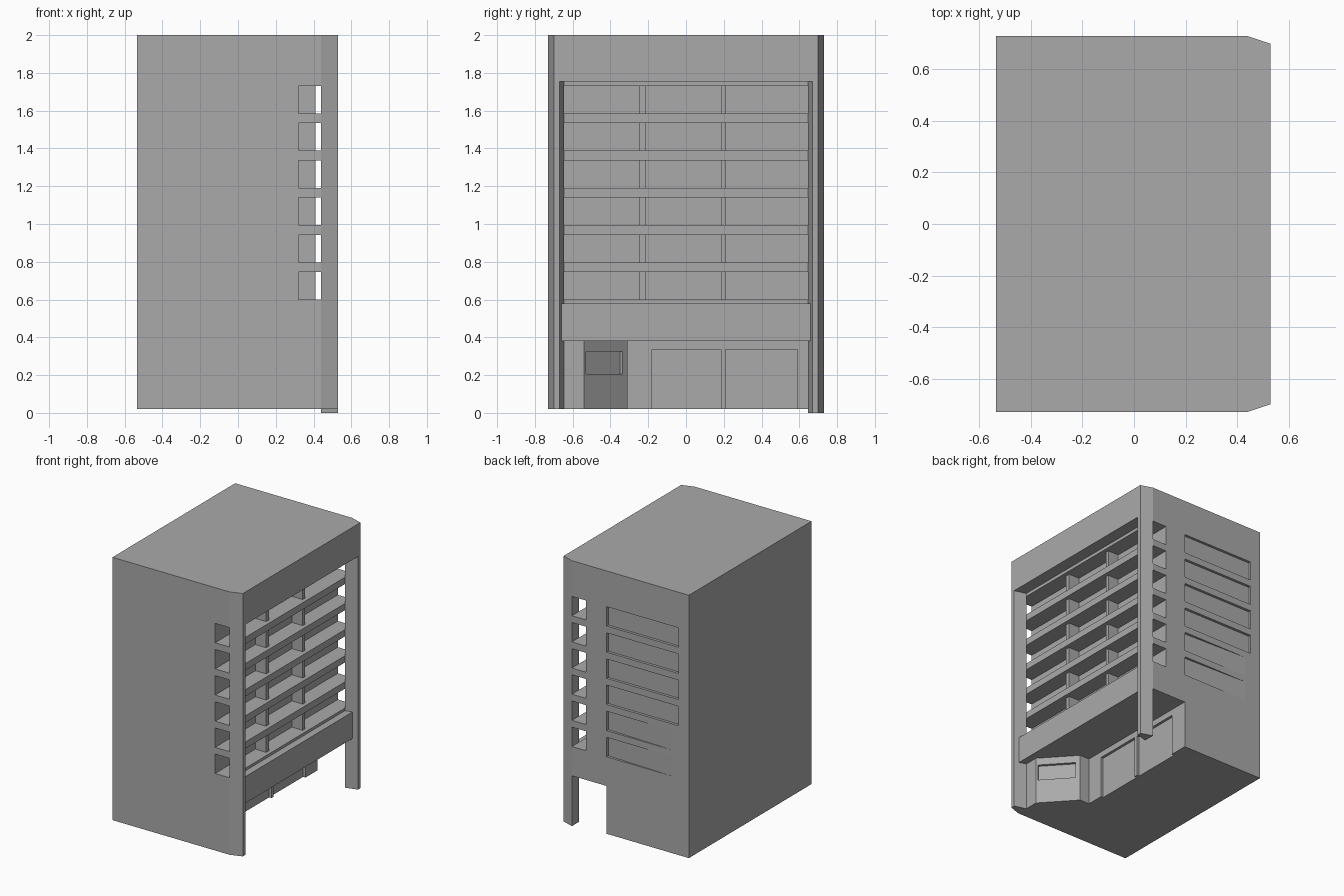
import bpy
import bmesh
from mathutils import Vector

cube = bpy.data.objects.get("Cube")
if cube:
    bpy.data.objects.remove(cube, do_unlink=True)

concrete = bpy.data.materials.new("concrete_grey")
concrete.use_nodes = True
concrete.diffuse_color = (0.4, 0.4, 0.4, 1)
concrete.node_tree.nodes["Principled BSDF"].inputs["Base Color"].default_value = (0.4, 0.4, 0.4, 1)


def prism(name, plan, z0, z1):
    """Extrude a plan outline from z0 to z1."""
    bm = bmesh.new()
    face = bm.faces.new([bm.verts.new((x, y, z0)) for x, y in plan])
    ext = bmesh.ops.extrude_face_region(bm, geom=[face])
    top = [v for v in ext["geom"] if isinstance(v, bmesh.types.BMVert)]
    bmesh.ops.translate(bm, verts=top, vec=(0, 0, z1 - z0))
    bmesh.ops.recalc_face_normals(bm, faces=bm.faces)
    mesh = bpy.data.meshes.new(name)
    bm.to_mesh(mesh)
    bm.free()
    mesh.materials.append(concrete)
    obj = bpy.data.objects.new(name, mesh)
    bpy.context.collection.objects.link(obj)
    return obj


def rect(x0, x1, y0, y1):
    return [(x0, y0), (x1, y0), (x1, y1), (x0, y1)]


def carve(target, plan, z0, z1):
    """Cut a prism out of the target and discard the cutter."""
    cutter = prism("cutter", plan, z0, z1)
    cutter.hide_render = True
    mod = target.modifiers.new("cut", "BOOLEAN")
    mod.operation = "DIFFERENCE"
    mod.solver = "EXACT"
    mod.object = cutter
    bpy.context.view_layer.objects.active = target
    bpy.ops.object.modifier_apply(modifier=mod.name)
    bpy.data.objects.remove(cutter, do_unlink=True)


BASE, TOP, STEP = 0.02, 2.0, 0.197
FACE, BACK, SHOP = 0.44, 0.32, 0.15    # slab edge, balcony rear, shop front
INNER = 0.645
FLARE = 0.681                          # inner wall line continued past the facade
floors = [0.60 + STEP * i for i in range(6)]
GAP = 0.146

# Main block with bevelled street corners
body = prism("building_body", [(-0.535, -0.73), (FACE, -0.73), (0.53, -0.70),
                               (0.53, 0.70), (FACE, 0.73), (-0.535, 0.73)], BASE, TOP)

# Balcony recess, and the set-back front of the canopy band
mouth = [(0.57, -FLARE), (0.57, FLARE), (FACE, INNER)]
carve(body, [(BACK, -INNER), (FACE, -INNER)] + mouth + [(BACK, INNER)], 0.58, 1.755)
carve(body, [(0.494, -0.66), (0.57, -FLARE), (0.57, FLARE), (0.494, 0.66)], 0.3, 0.6)

# Ground floor recess, open at the side behind the corner pillar
carve(body, [(SHOP, -0.31), (0.23, -0.31), (FACE, -0.54), (FACE, -INNER)] + mouth
      + [(FACE, 0.8), (SHOP, 0.8)], -0.1, 0.38)

# Shop window bays
for y0, y1 in ((-0.18, 0.185), (0.21, 0.59)):
    carve(body, rect(SHOP - 0.02, SHOP + 0.02, y0, y1), -0.1, 0.335)

# Window in the slanted entrance wall
a, b = Vector((0.431, -0.53)), Vector((0.253, -0.335))
n = Vector((0.74, 0.675))
carve(body, [a + n * 0.01, b + n * 0.01, b - n * 0.02, a - n * 0.02], 0.205, 0.325)

# Side openings on both walls, and long strip recesses on the rear side
for i, z in enumerate(floors):
    for s in (-1, 1):
        carve(body, rect(BACK + 0.001, FACE, min(s * 0.63, s * 0.8), max(s * 0.63, s * 0.8)), z, z + GAP)
    if i < 2:
        strip = [(SHOP, 0.71), (SHOP, 0.76), (-0.40, 0.76), (-0.40, 0.73)]
    else:
        strip = rect(-0.45, SHOP, 0.71, 0.76)
    carve(body, strip, z, z + GAP)

# Foot of the free-standing corner pillar
prism("pillar_foot", [(FACE, INNER), (0.53, 0.67), (0.53, 0.70), (FACE, 0.73)], 0, BASE)

# Balcony slabs
prism("balcony_slab_lowest", rect(BACK - 0.01, FACE, -INNER, INNER), 0.57, 0.60)
for i, z in enumerate(floors):
    top = z + STEP if i < 5 else 1.76
    prism("balcony_slab", rect(BACK - 0.01, FACE, -INNER, INNER), z + GAP, top)
    # Partitions between the balconies
    for y0, y1 in ((-0.25, -0.215), (0.185, 0.21)):
        prism("balcony_partition", rect(BACK - 0.01, 0.41, y0, y1), z - 0.005, z + GAP + 0.005)
